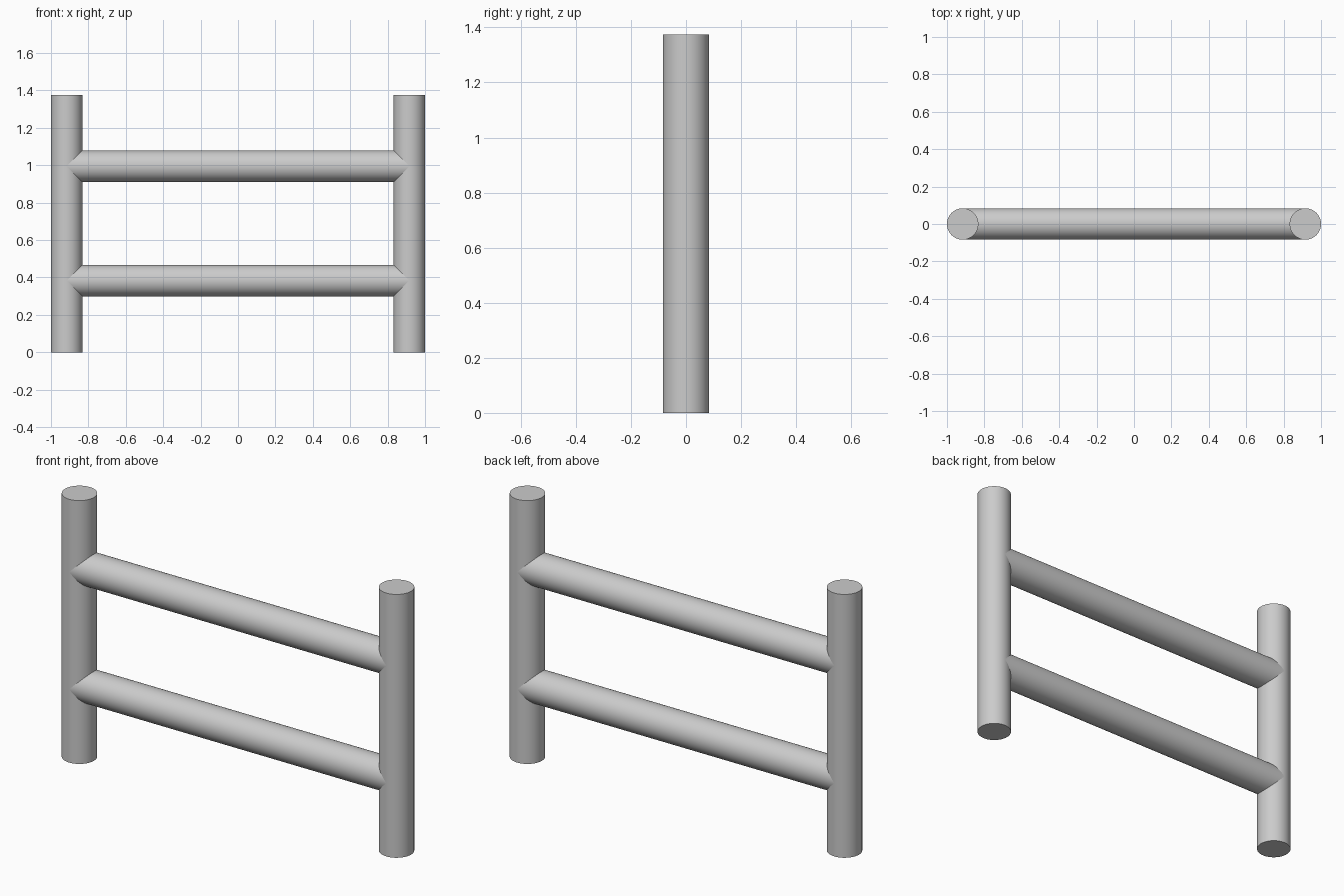
import bpy
from math import pi, radians

if "Cube" in bpy.data.objects:
    bpy.data.objects.remove(bpy.data.objects["Cube"])

R = 0.084       # shared tube radius
POST_X = 0.916  # post axis offset
HEIGHT = 1.375


def tube(name, length, location, rotation=(0, 0, 0)):
    bpy.ops.mesh.primitive_cylinder_add(
        vertices=48, radius=R, depth=length, location=location, rotation=rotation)
    obj = bpy.context.object
    obj.name = name
    bpy.ops.object.shade_smooth_by_angle(angle=radians(40))
    return obj


# Upright posts
for side, sx in (("left", -1), ("right", 1)):
    tube(f"{side}_post", HEIGHT, (sx * POST_X, 0, HEIGHT / 2))

# Horizontal rails, running from post axis to post axis
for level, z in (("lower", 0.383), ("upper", 0.995)):
    tube(f"{level}_rail", 2 * POST_X, (0, 0, z), (0, pi / 2, 0))
